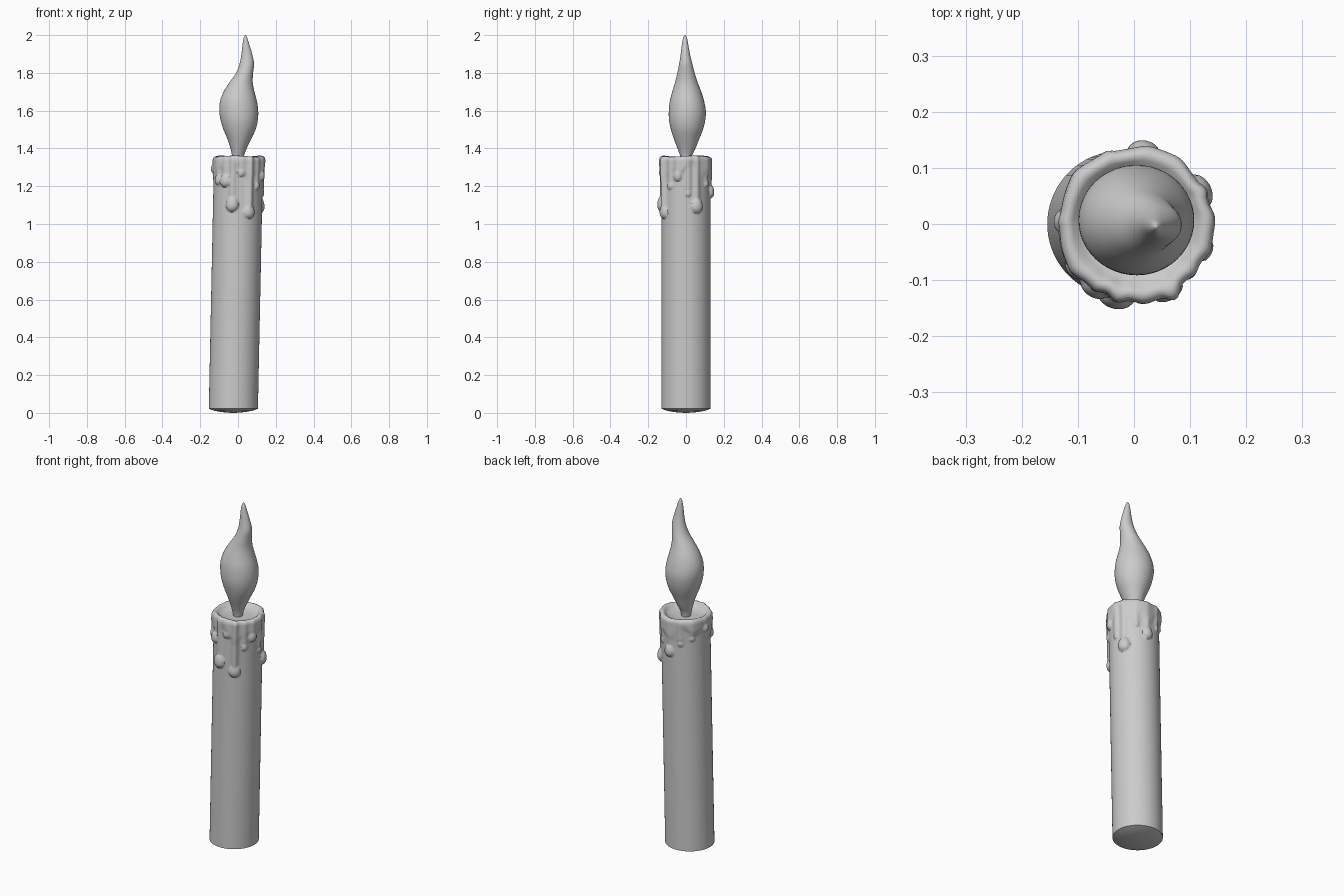
import bpy
from math import sin, cos, pi, radians, exp, sqrt

if "Cube" in bpy.data.objects:
    bpy.data.objects.remove(bpy.data.objects["Cube"])


def loft(name, rings, close_angle=50):
    """Skin a stack of equal-length point rings and cap both ends."""
    n = len(rings[0])
    verts = [p for ring in rings for p in ring]
    faces = [list(range(n))[::-1]]
    for k in range(len(rings) - 1):
        for i in range(n):
            j = (i + 1) % n
            faces.append((k * n + i, k * n + j, (k + 1) * n + j, (k + 1) * n + i))
    faces.append([(len(rings) - 1) * n + i for i in range(n)])
    mesh = bpy.data.meshes.new(name)
    mesh.from_pydata(verts, [], faces)
    obj = bpy.data.objects.new(name, mesh)
    bpy.context.collection.objects.link(obj)
    bpy.context.view_layer.objects.active = obj
    obj.select_set(True)
    bpy.ops.object.shade_smooth_by_angle(angle=radians(close_angle))
    obj.select_set(False)
    return obj


# Wax drips: angle (degrees), height of the bead, bead size, stem thickness
drips = [
    (26, 1.09, 0.032, 0.010), (82, 1.165, 0.027, 0.007), (-20, 1.25, 0.022, 0.010),
    (-62, 1.06, 0.030, 0.020), (-103, 1.10, 0.033, 0.012), (-122, 1.225, 0.028, 0.008),
    (-143, 1.23, 0.022, 0.010), (-40, 1.20, 0.016, 0.008), (5, 1.16, 0.014, 0.009),
    (55, 1.21, 0.014, 0.008), (112, 1.22, 0.012, 0.008), (140, 1.25, 0.012, 0.008),
    (178, 1.29, 0.018, 0.006), (-83, 1.27, 0.018, 0.010),
]
R = 0.13


def step(t):
    t = min(1, max(0, t))
    return t * t * (3 - 2 * t)


def wax(a, z):
    """Thickness of melted wax over the plain candle side."""
    edge = 1.25 + 0.025 * sin(3 * a + 1) + 0.02 * sin(7 * a)
    band = (0.007 + 0.003 * sin(5 * a + 2)) * step((z - edge) / 0.05)
    bump = 0
    for deg, zb, size, stem in drips:
        d = (a - radians(deg) + pi) % (2 * pi) - pi
        s = R * d
        bead_w = 0.9 * size + 0.004
        long = 1.5 if z > zb else 1.05
        q = (s / bead_w) ** 2 + ((z - zb) / (bead_w * long)) ** 2
        bead = 0.75 * size * sqrt(max(0, 1 - q)) if q < 1 else 0
        run = stem * exp(-(s / 0.016) ** 2) * step((z - zb) / 0.03)
        bump = max(bump, bead, run)
    return max(band, bump) + 0.35 * min(band, bump)


def lean(z):
    return -0.025 + 0.028 * z / 1.35


# Candle body: domed base, plain shaft, dripping top, rounded rim and shallow pool
N = 120
angles = [2 * pi * i / N for i in range(N)]
rings = []
for r, z in ((0.01, 0), (0.06, 0.004), (0.10, 0.011), (R, 0.022)):
    rings.append([(lean(z) + r * cos(a), r * sin(a), z) for a in angles])
heights = [0.3, 0.6, 0.9] + [0.99 + 0.006 * k for k in range(59)]
for z in heights:
    rings.append([(lean(z) + (R + wax(a, z)) * cos(a),
                   (R + wax(a, z)) * sin(a), z) for a in angles])
for f, z in ((0.98, 1.350), (0.94, 1.357), (0.89, 1.359), (0.84, 1.355),
             (0.79, 1.345), (0.70, 1.336), (0.40, 1.332), (0.05, 1.332)):
    ring = []
    for a in angles:
        r = R + wax(a, 1.338) * step((f - 0.7) / 0.28)
        wave = 0.003 * sin(3 * a + 0.5) * step((f - 0.7) / 0.2)
        ring.append((lean(z) + f * r * cos(a), f * r * sin(a), z + wave))
    rings.append(ring)
loft("candle_body", rings)

# Flame: z, left x, right x, front y, back y
flame = [
    (1.325, -0.024, 0.024, -0.024, 0.024), (1.36, -0.031, 0.031, -0.031, 0.031),
    (1.40, -0.040, 0.046, -0.045, 0.050), (1.45, -0.056, 0.070, -0.064, 0.070),
    (1.50, -0.077, 0.093, -0.080, 0.090), (1.55, -0.092, 0.105, -0.090, 0.102),
    (1.60, -0.099, 0.107, -0.091, 0.105), (1.65, -0.095, 0.100, -0.086, 0.096),
    (1.70, -0.076, 0.087, -0.073, 0.081), (1.75, -0.045, 0.078, -0.058, 0.062),
    (1.80, -0.010, 0.080, -0.046, 0.046), (1.85, 0.009, 0.085, -0.036, 0.033),
    (1.90, 0.018, 0.075, -0.028, 0.021), (1.95, 0.024, 0.060, -0.022, 0.012),
    (1.985, 0.030, 0.049, -0.015, 0.005), (2.0, 0.037, 0.041, -0.007, -0.003),
]


def blend(p, q, r, s, t):
    """Smooth curve through the flame sections."""
    return [0.5 * (2 * b + (c - a) * t + (2 * a - 5 * b + 4 * c - d) * t * t
                   + (3 * b - a - 3 * c + d) * t ** 3) for a, b, c, d in zip(p, q, r, s)]


sections = []
last = len(flame) - 1
for k in range(last):
    for j in range(4):
        sections.append(blend(flame[max(k - 1, 0)], flame[k], flame[k + 1],
                              flame[min(k + 2, last)], j / 4))
sections.append(flame[-1])
M = 48
rings = []
for z, x0, x1, y0, y1 in sections:
    rings.append([((x0 + x1) / 2 + (x1 - x0) / 2 * cos(2 * pi * i / M),
                   (y0 + y1) / 2 + (y1 - y0) / 2 * sin(2 * pi * i / M), z) for i in range(M)])
loft("flame", rings, 60)
